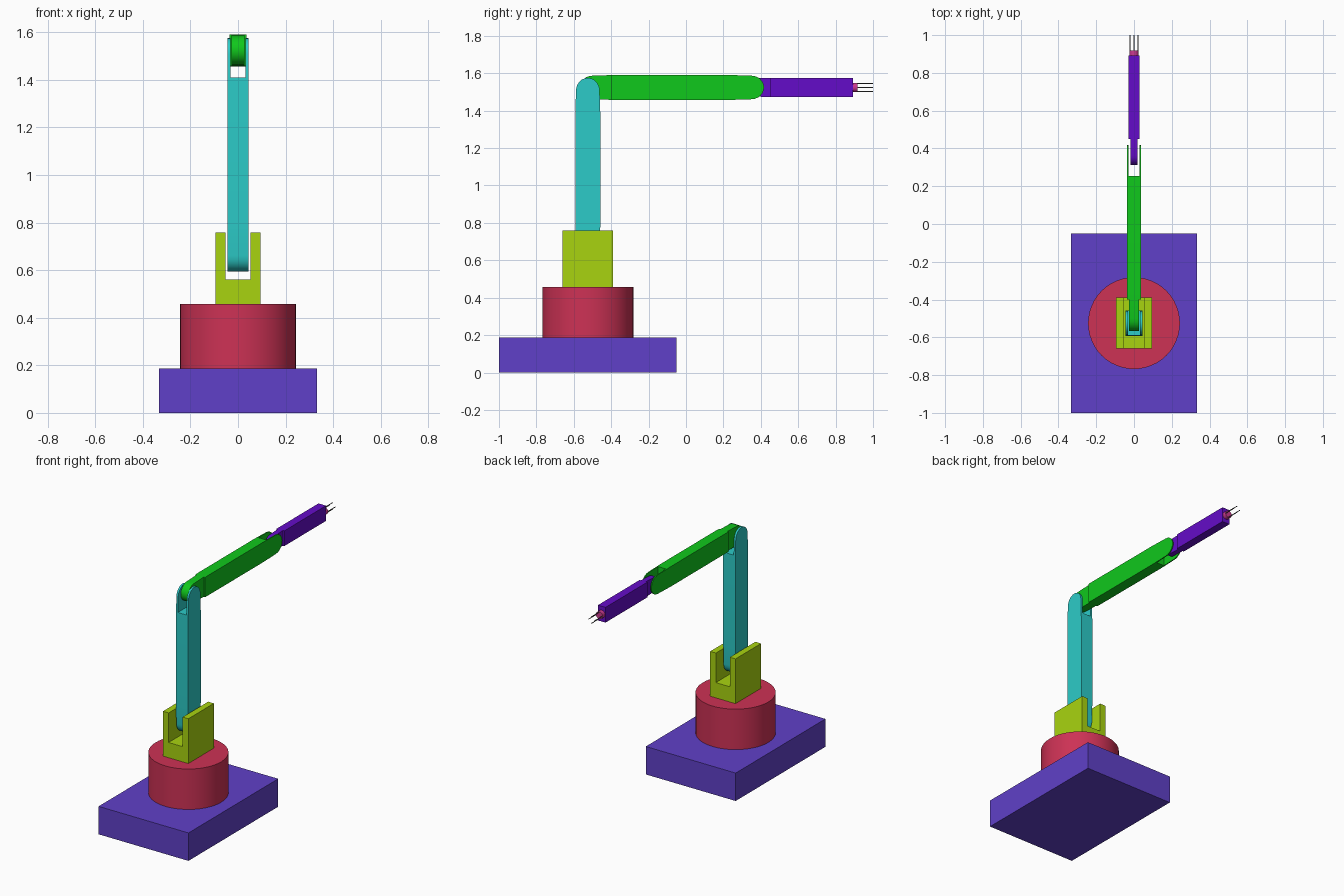
import bpy, bmesh, math
from mathutils import Vector, Matrix

if "Cube" in bpy.data.objects:
    bpy.data.objects.remove(bpy.data.objects["Cube"])

PIVOT_Y, PIVOT_Z = -0.525, 1.524


def paint(ob, hex_colour):
    """Give an object a plain material from an sRGB hex colour."""
    rgb = [int(hex_colour[i:i + 2], 16) / 255 for i in (0, 2, 4)]
    lin = [((c + 0.055) / 1.055) ** 2.4 if c > 0.04 else c / 12.92 for c in rgb]
    mat = bpy.data.materials.new(ob.name + "_colour")
    mat.diffuse_color = (*lin, 1)
    mat.use_nodes = True
    mat.node_tree.nodes["Principled BSDF"].inputs["Base Color"].default_value = mat.diffuse_color
    ob.data.materials.append(mat)


def smooth(ob):
    bpy.ops.object.select_all(action='DESELECT')
    ob.select_set(True)
    bpy.context.view_layer.objects.active = ob
    bpy.ops.object.shade_smooth_by_angle(angle=math.radians(30))


def finish(name, bm, colour=None):
    bmesh.ops.recalc_face_normals(bm, faces=bm.faces)
    me = bpy.data.meshes.new(name)
    bm.to_mesh(me)
    bm.free()
    ob = bpy.data.objects.new(name, me)
    bpy.context.collection.objects.link(ob)
    if colour:
        paint(ob, colour)
    return ob


def prism(name, outline, sweep, colour=None):
    """Extrude a closed outline of 3D points along a vector."""
    bm = bmesh.new()
    face = bm.faces.new([bm.verts.new(p) for p in outline])
    ext = bmesh.ops.extrude_face_region(bm, geom=[face])
    bmesh.ops.translate(bm, vec=Vector(sweep),
                        verts=[v for v in ext["geom"] if isinstance(v, bmesh.types.BMVert)])
    return finish(name, bm, colour)


def box(name, x, y, z, colour=None):
    pts = [(x[0], y[0], z[0]), (x[1], y[0], z[0]), (x[1], y[1], z[0]), (x[0], y[1], z[0])]
    return prism(name, pts, (0, 0, z[1] - z[0]), colour)


def cylinder(name, radius, start, axis, length, sides, colour):
    """Cylinder growing from start along 'y' or 'z'."""
    bm = bmesh.new()
    bmesh.ops.create_cone(bm, cap_ends=True, segments=sides, radius1=radius, radius2=radius,
                          depth=length, matrix=Matrix.Translation((0, 0, length / 2)))
    if axis == 'y':
        bm.transform(Matrix.Rotation(-math.pi / 2, 4, 'X'))
    bm.transform(Matrix.Translation(start))
    ob = finish(name, bm, colour)
    smooth(ob)
    return ob


def link_outline(a, b, half, round_a, round_b, taper=0.16):
    """Bar from a to b (along, across); rounded ends narrow slightly first."""
    pts, n = [], 12
    for end, s, rounded in ((b, 1, round_b), (a, -1, round_a)):
        if not rounded:
            pts += [(end, -s * half), (end, s * half)]
            continue
        h, r = half * 0.94, half
        pts.append((end - s * (r + taper * 0.8), -s * half))
        for i in range(n + 1):
            t = -math.pi / 2 + math.pi * i / n
            pts.append((end - s * r + s * r * math.cos(t), s * h * math.sin(t)))
        pts.append((end - s * (r + taper * 0.8), s * half))
    return pts


def cut(ob, *cutters):
    """Subtract cutter boxes and discard them."""
    for c in cutters:
        mod = ob.modifiers.new("cut", 'BOOLEAN')
        mod.operation, mod.solver, mod.object = 'DIFFERENCE', 'EXACT', c
        c.hide_render = True
        bpy.ops.object.select_all(action='DESELECT')
        bpy.context.view_layer.objects.active = ob
        ob.select_set(True)
        bpy.ops.object.modifier_apply(modifier=mod.name)
        bpy.data.objects.remove(c)
    smooth(ob)


def side_cutters(inner, y):
    """Mirrored pair that thins a bar into a tongue."""
    return [box("tongue_cutter", sorted((s * inner, s * 0.2)), y, (1.3, 1.8)) for s in (-1, 1)]


# base plate and turntable
box("base_plate", (-0.333, 0.333), (-1, -0.05), (0, 0.187), "6040c8")
cylinder("turntable", 0.243, (0, PIVOT_Y, 0.187), 'z', 0.271, 48, "cd3255")

# U-shaped shoulder bracket
u = [(-0.094, 0.458), (0.094, 0.458), (0.094, 0.758), (0.052, 0.758),
     (0.052, 0.56), (-0.052, 0.56), (-0.052, 0.758), (-0.094, 0.758)]
prism("shoulder_bracket", [(x, -0.66, z) for x, z in u], (0, 0.27, 0), "a9d410")

# upright arm with forked top
pts = link_outline(0.594, 1.575, 0.067, True, True)
lower = prism("lower_arm", [(-0.045, PIVOT_Y + v, z) for z, v in pts], (0.09, 0, 0), "2ccbc8")
cut(lower, box("fork_cutter", (-0.032, 0.032), (-0.8, -0.2), (1.41, 1.8)))

# horizontal arm: tongue at the elbow, fork at the wrist
pts = link_outline(-0.567, 0.417, 0.067, True, True)
upper = prism("upper_arm", [(-0.036, y, PIVOT_Z + v) for y, v in pts], (0.072, 0, 0), "10c81c")
cut(upper, box("fork_cutter", (-0.029, 0.029), (0.255, 0.6), (1.3, 1.8)),
    *side_cutters(0.027, (-0.8, -0.4)))

# wrist with tongue
pts = link_outline(0.313, 0.892, 0.051, True, False, 0.08)
wrist = prism("wrist", [(-0.028, y, PIVOT_Z + v) for y, v in pts], (0.056, 0, 0), "640cc8")
cut(wrist, *side_cutters(0.018, (0.2, 0.45)))

# tool holder with four thin fingers
cylinder("tool_holder", 0.025, (0, 0.892, PIVOT_Z), 'y', 0.026, 24, "cc3a90")
for i in range(4):
    a = i * math.pi / 2
    cylinder("finger", 0.0025, (0.022 * math.cos(a), 0.915, PIVOT_Z + 0.022 * math.sin(a)),
             'y', 0.085, 8, "606060")
